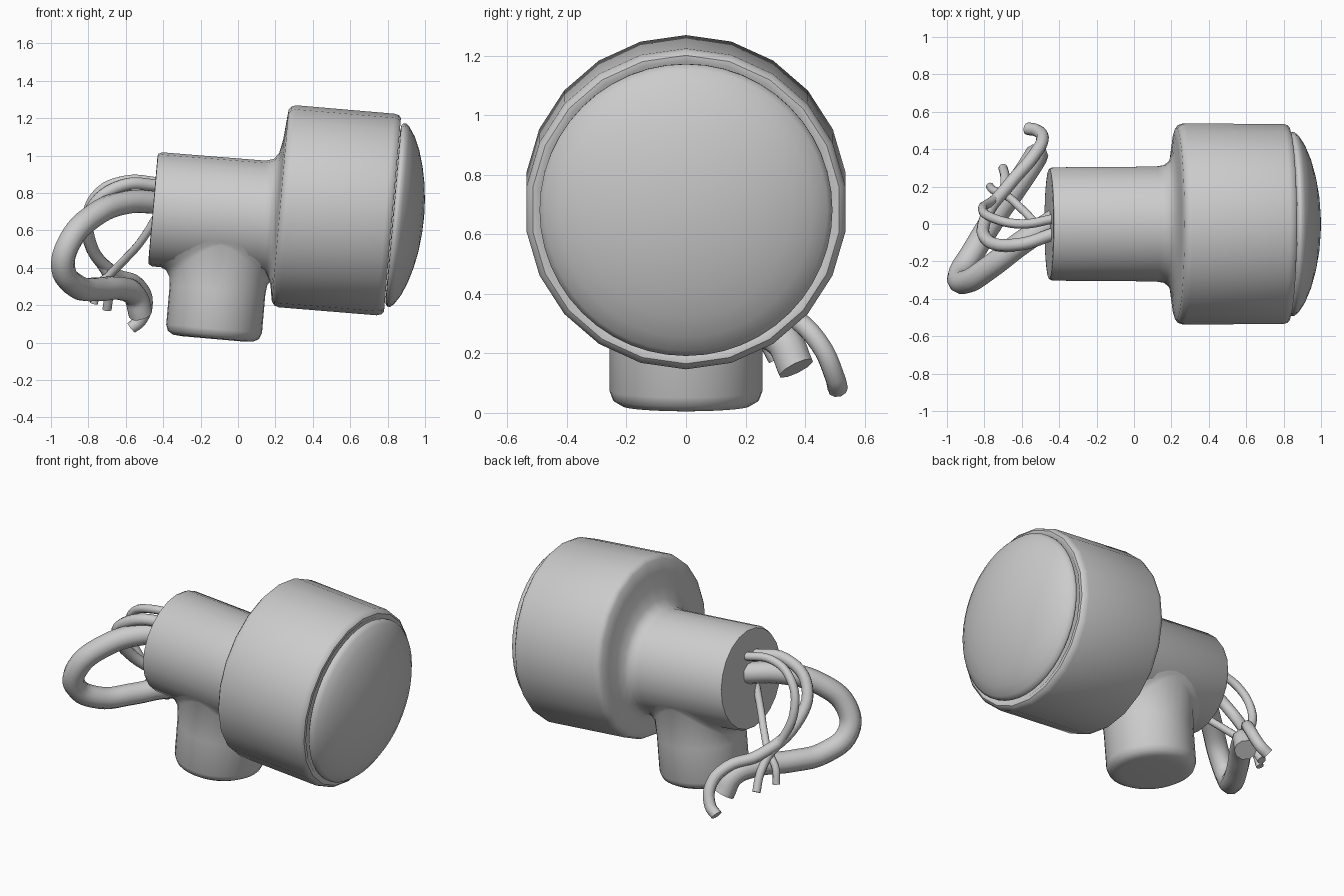
import bpy, bmesh
from math import radians, sin, cos, sqrt, pi
from mathutils import Vector

if "Cube" in bpy.data.objects:
    bpy.data.objects.remove(bpy.data.objects["Cube"])

TILT = radians(5)
U = Vector((cos(TILT), 0, -sin(TILT)))   # along the barrel
V = Vector((sin(TILT), 0, cos(TILT)))    # barrel "up"
Y = Vector((0, 1, 0))
ORIGIN = Vector((0, 0, 0.675))


def place(u, y, v):
    return ORIGIN + U * u + Y * y + V * v


def loft(name, rings, cap_start=True, cap_end=True, angle=40):
    """Skin a list of point rings into a smooth-shaded object."""
    bm = bmesh.new()
    loops = [[bm.verts.new(p) for p in ring] for ring in rings]
    n = len(loops[0])
    for a, b in zip(loops, loops[1:]):
        for i in range(n):
            j = (i + 1) % n
            bm.faces.new((a[i], a[j], b[j], b[i]))
    if cap_start:
        bm.faces.new(loops[0])
    if cap_end:
        bm.faces.new(loops[-1])
    bmesh.ops.recalc_face_normals(bm, faces=bm.faces)
    mesh = bpy.data.meshes.new(name)
    bm.to_mesh(mesh)
    bm.free()
    ob = bpy.data.objects.new(name, mesh)
    bpy.context.collection.objects.link(ob)
    bpy.ops.object.select_all(action='DESELECT')
    ob.select_set(True)
    bpy.context.view_layer.objects.active = ob
    bpy.ops.object.shade_smooth_by_angle(angle=radians(angle))
    return ob


def axis_ring(u, r, dv, n):
    return [place(u, r * sin(2 * pi * i / n), dv + r * cos(2 * pi * i / n)) for i in range(n)]


def cable(name, radius, points):
    cu = bpy.data.curves.new(name, 'CURVE')
    cu.dimensions = '3D'
    cu.resolution_u = 6
    cu.bevel_depth = radius
    cu.bevel_resolution = 3
    cu.use_fill_caps = True
    sp = cu.splines.new('BEZIER')
    sp.bezier_points.add(len(points) - 1)
    for bp, co in zip(sp.bezier_points, points):
        bp.co = co
        bp.handle_left_type = bp.handle_right_type = 'AUTO'
    ob = bpy.data.objects.new(name, cu)
    bpy.context.collection.objects.link(ob)
    return ob


# Housing: narrow neck filleting into the wide barrel (u, radius, upward offset)
housing = [(-0.457, 0.27, 0), (-0.455, 0.295, 0), (-0.435, 0.306, 0), (0.12, 0.31, 0),
           (0.165, 0.318, 0.005), (0.19, 0.34, 0.018), (0.205, 0.39, 0.04),
           (0.213, 0.46, 0.06), (0.22, 0.515, 0.077), (0.235, 0.534, 0.077),
           (0.26, 0.542, 0.077), (0.785, 0.541, 0.079), (0.81, 0.534, 0.08),
           (0.822, 0.52, 0.08), (0.822, 0.50, 0.08), (0.81, 0.485, 0.08)]
loft("housing", [axis_ring(*s, 22) for s in housing])

# Front lens: shallow dome
lens = [(0.824, 0.45), (0.828, 0.48), (0.838, 0.492), (0.852, 0.492), (0.872, 0.475),
        (0.905, 0.425), (0.935, 0.355), (0.96, 0.27), (0.978, 0.18), (0.988, 0.09), (0.991, 0.02)]
loft("lens", [axis_ring(u, r, 0.081, 48) for u, r in lens], angle=60)

# Stem: round port below the neck, flaring onto it at the top
N = 32
stem = []
for r, v in [(0.17, -0.664), (0.215, -0.66), (0.245, -0.642), (0.257, -0.61), (0.257, -0.40)]:
    stem.append([place(-0.075 + r * cos(2 * pi * i / N), r * sin(2 * pi * i / N), v) for i in range(N)])
for ru, ry, lift in [(0.263, 0.262, 0.045), (0.283, 0.27, 0.012), (0.32, 0.278, -0.005)]:
    ring = []
    for i in range(N):
        a = 2 * pi * i / N
        y = ry * sin(a)
        ring.append(place(-0.075 + ru * cos(a), y,
                          -sqrt(0.308 ** 2 - y * y) - lift * abs(cos(a))))
    stem.append(ring)
loft("stem", stem, cap_end=False, angle=50)

# Cables leaving the rear face
cable("main_cable", 0.064, [
    (-0.42, 0.02, 0.75), (-0.6, -0.10, 0.75), (-0.77, -0.23, 0.68), (-0.90, -0.31, 0.54),
    (-0.935, -0.28, 0.40), (-0.86, -0.15, 0.30), (-0.75, 0.03, 0.285), (-0.63, 0.20, 0.29),
    (-0.55, 0.32, 0.25), (-0.52, 0.37, 0.15)])
cable("second_cable", 0.034, [
    (-0.42, -0.05, 0.84), (-0.62, -0.11, 0.84), (-0.78, -0.09, 0.72), (-0.79, 0.04, 0.53),
    (-0.66, 0.22, 0.37), (-0.54, 0.36, 0.32), (-0.49, 0.45, 0.23), (-0.52, 0.50, 0.12),
    (-0.57, 0.51, 0.08)])
cable("upper_wire", 0.025, [
    (-0.42, 0.03, 0.86), (-0.6, 0.0, 0.87), (-0.75, 0.03, 0.80), (-0.81, 0.08, 0.64),
    (-0.75, 0.13, 0.45), (-0.70, 0.18, 0.36), (-0.69, 0.25, 0.27), (-0.70, 0.30, 0.18)])
cable("lower_wire", 0.022, [
    (-0.42, -0.08, 0.70), (-0.52, 0.0, 0.54), (-0.60, 0.08, 0.45), (-0.68, 0.15, 0.37),
    (-0.75, 0.18, 0.30), (-0.77, 0.20, 0.21)])
